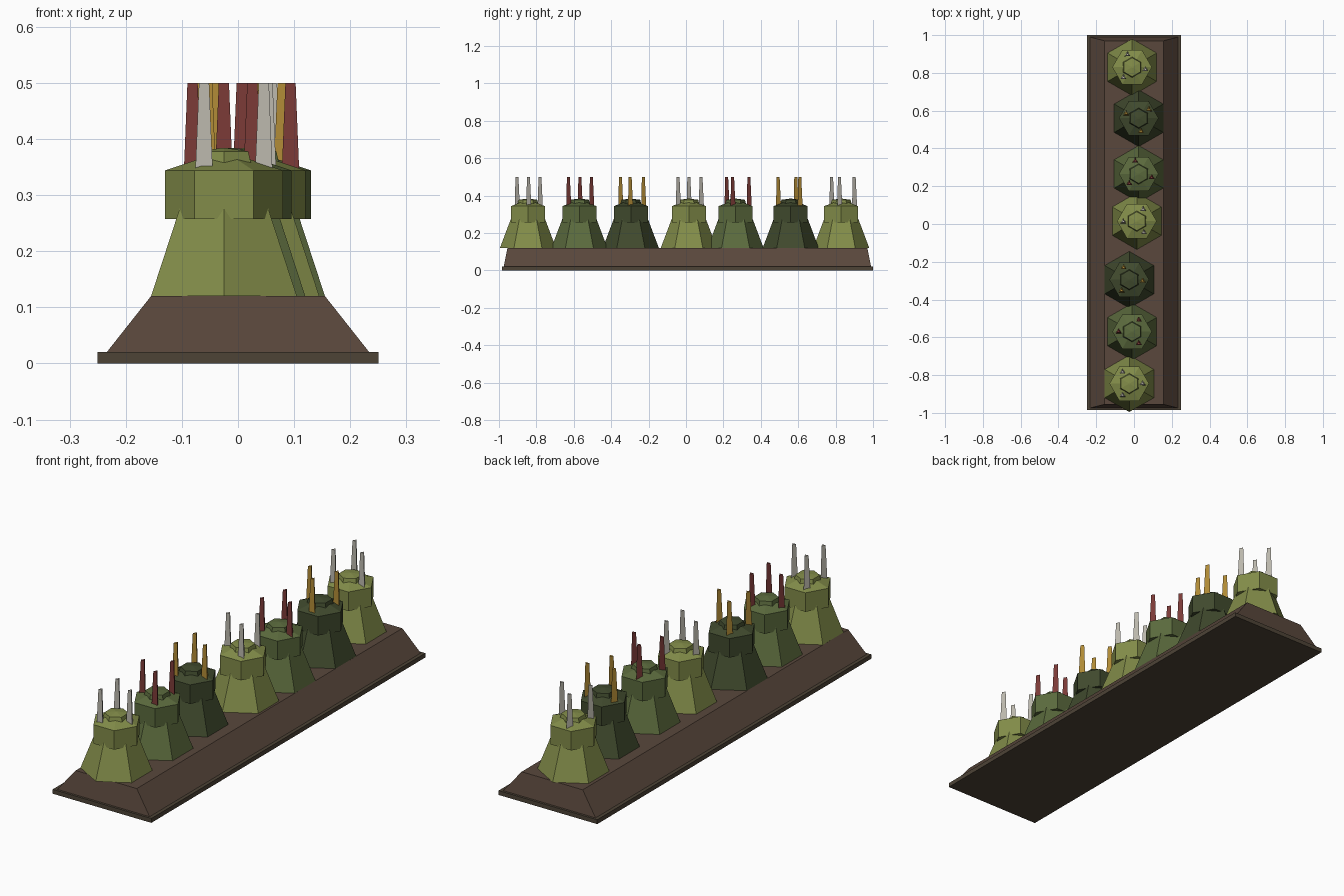
import bpy, math

if "Cube" in bpy.data.objects:
    bpy.data.objects.remove(bpy.data.objects["Cube"])


def mat(name, rgb):
    m = bpy.data.materials.new(name)
    m.diffuse_color = (*rgb, 1)
    m.use_nodes = True
    m.node_tree.nodes["Principled BSDF"].inputs["Base Color"].default_value = m.diffuse_color
    return m


SOIL = mat("soil_brown", (0.100, 0.064, 0.045))
EDGE = mat("edge_brown", (0.075, 0.057, 0.037))
LIGHT = mat("light_green", (0.225, 0.265, 0.067))
MID = mat("mid_green", (0.105, 0.145, 0.047))
DARK = mat("dark_green", (0.052, 0.069, 0.027))
RED = mat("red", (0.20, 0.042, 0.038))
GOLD = mat("gold", (0.44, 0.26, 0.037))
WHITE = mat("pale_grey", (0.50, 0.48, 0.42))


def loft(name, rings, material, loc=(0, 0, 0)):
    """Solid through a stack of rings with equal point counts, capped at both ends."""
    n = len(rings[0])
    verts = [p for r in rings for p in r]
    faces = [tuple(reversed(range(n)))]
    for k in range(len(rings) - 1):
        for i in range(n):
            j = (i + 1) % n
            faces.append((k * n + i, k * n + j, (k + 1) * n + j, (k + 1) * n + i))
    faces.append(tuple(range((len(rings) - 1) * n, len(rings) * n)))
    me = bpy.data.meshes.new(name)
    me.from_pydata(verts, [], faces)
    me.materials.append(material)
    ob = bpy.data.objects.new(name, me)
    ob.location = loc
    bpy.context.collection.objects.link(ob)
    return ob


def ngon(n, r, z, deg=0):
    return [(r * math.cos(math.radians(deg) + math.tau * i / n),
             r * math.sin(math.radians(deg) + math.tau * i / n), z) for i in range(n)]


def rect(hx, hy, z):
    return [(-hx, -hy, z), (hx, -hy, z), (hx, hy, z), (-hx, hy, z)]


# Base slab and sloped soil bed
CY = 0.0075
loft("base_slab", [rect(0.25, 0.9925, 0), rect(0.25, 0.9925, 0.02)], EDGE, (0, CY, 0))
loft("soil_bed", [rect(0.234, 0.982, 0.015), rect(0.234, 0.982, 0.02),
                  rect(0.155, 0.962, 0.12)], SOIL, (0, CY, 0))

# Plants: x, y, body colour, spike colour, angle of first spike
plants = [
    (-0.025, -0.845, LIGHT, WHITE, 0),
    (-0.010, -0.570, MID, RED, 60),
    (-0.025, -0.295, DARK, GOLD, -5),
    (0.015, 0.015, LIGHT, WHITE, 62),
    (0.025, 0.265, MID, RED, -15),
    (0.025, 0.560, DARK, GOLD, 40),
    (-0.010, 0.830, LIGHT, WHITE, -10),
]
for k, (x, y, body, tip, ang) in enumerate(plants, 1):
    loc = (x, y, 0)
    # flared skirt, points along y
    loft(f"skirt_{k}", [ngon(6, 0.150, 0.12, 30), ngon(6, 0.082, 0.30, 30)], body, loc)
    # collar, flats along y, with sloped top
    loft(f"collar_{k}", [ngon(6, 0.105, 0.257), ngon(6, 0.105, 0.344),
                         ngon(6, 0.045, 0.364)], body, loc)
    # small crown on top
    loft(f"crown_{k}", [ngon(6, 0.060, 0.34, 30), ngon(6, 0.050, 0.378, 30),
                        ngon(6, 0.005, 0.384, 30)], body, loc)
    # three blunt triangular spikes
    for s in range(3):
        a = math.radians(ang + 120 * s)
        loft(f"spike_{k}_{s + 1}", [ngon(3, 0.018, 0.34, 90), ngon(3, 0.0105, 0.5, 90)], tip,
             (x + 0.071 * math.cos(a), y + 0.071 * math.sin(a), 0))
